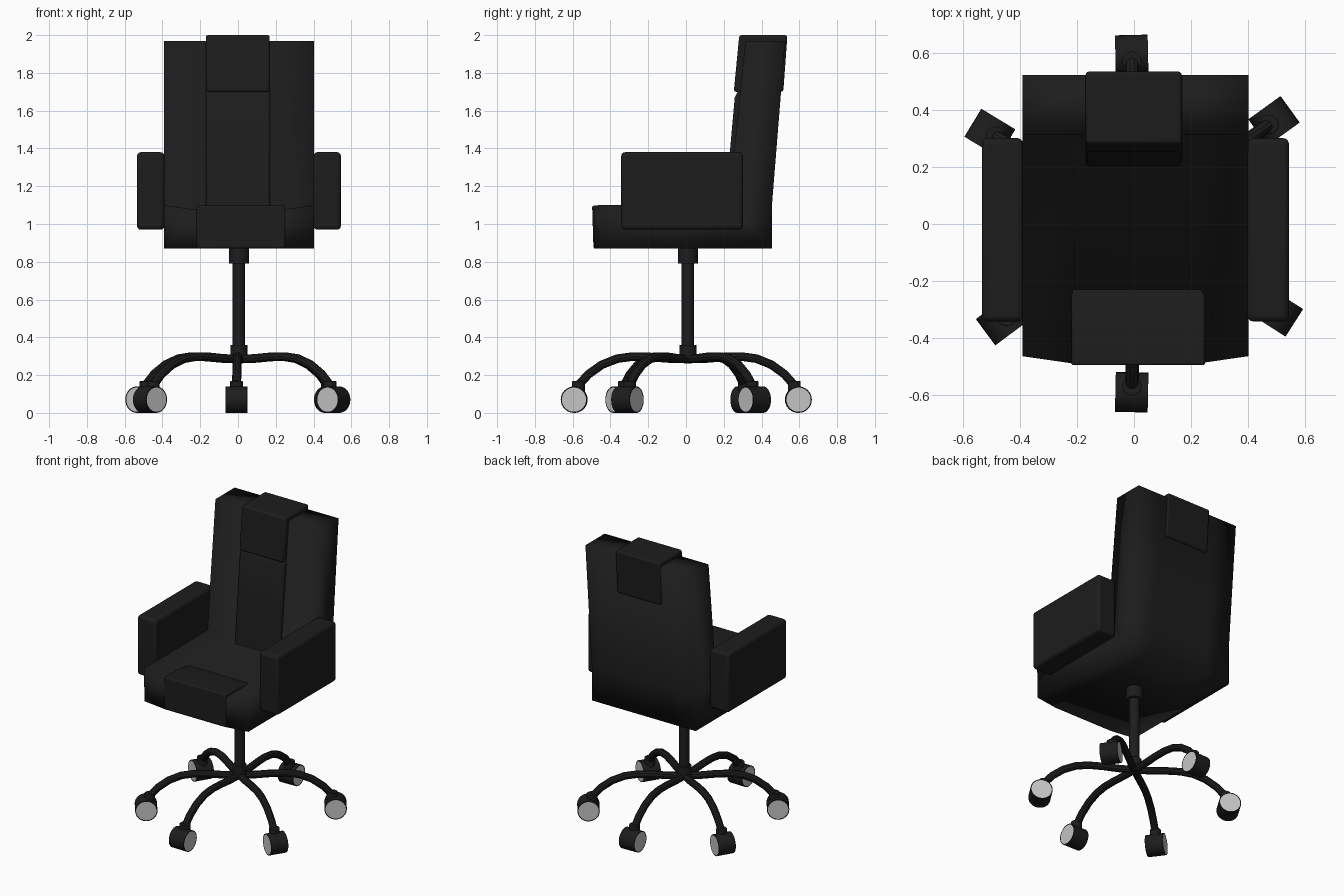
import bpy, bmesh, math
from mathutils import Matrix, Vector

if "Cube" in bpy.data.objects:
    bpy.data.objects.remove(bpy.data.objects["Cube"])


def material(name, rgb):
    m = bpy.data.materials.new(name)
    m.use_nodes = True
    m.diffuse_color = (*rgb, 1)
    m.node_tree.nodes["Principled BSDF"].inputs["Base Color"].default_value = (*rgb, 1)
    return m


BLACK = material("black upholstery", (0.012, 0.012, 0.012))
GREY = material("light grey hub", (0.55, 0.55, 0.55))
MID = Vector((0.005, 0.01, 0))


def add(name, bm, mats=(BLACK,), bevel=0, angle=35):
    bmesh.ops.recalc_face_normals(bm, faces=bm.faces)
    me = bpy.data.meshes.new(name)
    bm.to_mesh(me)
    bm.free()
    return finish(name, me, mats, bevel, angle)


def finish(name, me, mats=(BLACK,), bevel=0, angle=35):
    for m in mats:
        me.materials.append(m)
    ob = bpy.data.objects.new(name, me)
    bpy.context.collection.objects.link(ob)
    bpy.ops.object.select_all(action="DESELECT")
    ob.select_set(True)
    bpy.context.view_layer.objects.active = ob
    bpy.ops.object.shade_smooth_by_angle(angle=math.radians(angle))
    if bevel:
        b = ob.modifiers.new("soft edges", "BEVEL")
        b.width, b.segments = bevel, 3
    return ob


def slab(name, x0, x1, profile, bevel=0):
    """Side profile of (y, z) points extruded from x0 to x1."""
    bm = bmesh.new()
    face = bm.faces.new([bm.verts.new((x0, y, z)) for y, z in profile])
    ext = bmesh.ops.extrude_face_region(bm, geom=[face])
    moved = [v for v in ext["geom"] if isinstance(v, bmesh.types.BMVert)]
    bmesh.ops.translate(bm, verts=moved, vec=(x1 - x0, 0, 0))
    return add(name, bm, bevel=bevel)


def rod(name, centre, radius, z0, z1, bevel=0):
    bm = bmesh.new()
    bmesh.ops.create_cone(bm, cap_ends=True, segments=24, radius1=radius, radius2=radius,
                          depth=z1 - z0,
                          matrix=Matrix.Translation((centre[0], centre[1], (z0 + z1) / 2)))
    return add(name, bm, bevel=bevel)


# Seat and back shell: one side profile lofted across, softly shaded, with a bowed front
bm = bmesh.new()
rings = []
for x, bow, dip in ((-0.393, 0, 0), (-0.22, 0.025, 0.025), (0.23, 0.025, 0.025), (0.402, 0, 0)):
    side = [(-0.462 - bow, 0.87), (-0.465 - bow, 1.1 - dip), (0.225, 1.1 - dip),
            (0.315, 1.97), (0.525, 1.97), (0.455, 1.1), (0.455, 0.87)]
    rings.append([bm.verts.new((x, y, z)) for y, z in side])
for a, b in zip(rings, rings[1:]):
    for i in range(len(a)):
        j = (i + 1) % len(a)
        bm.faces.new((a[i], a[j], b[j], b[i]))
bm.faces.new(rings[0])
bm.faces.new(rings[-1])
add("seat_shell", bm, angle=180)

# Cushions
slab("front_cushion", -0.22, 0.25,
     [(-0.49, 0.872), (-0.497, 1.097), (-0.36, 1.097), (-0.2, 1.07), (-0.2, 0.872)], 0.008)
slab("back_cushion", -0.17, 0.17,
     [(0.203, 1.06), (0.232, 1.38), (0.258, 1.67), (0.275, 1.705), (0.4, 1.705), (0.35, 1.06)], 0.01)
slab("headrest", -0.17, 0.168,
     [(0.253, 1.7), (0.282, 2.0), (0.537, 2.0), (0.515, 1.7)], 0.012)

# Armrests
for name, x0 in (("right_armrest", -0.535), ("left_armrest", 0.4)):
    slab(name, x0, x0 + 0.145, [(-0.343, 0.97), (-0.343, 1.38), (0.302, 1.38), (0.302, 0.97)], 0.02)

# Column
rod("gas_column", MID, 0.033, 0.28, 0.82)
rod("column_top_collar", MID, 0.053, 0.79, 0.875, 0.004)
rod("column_base_collar", MID, 0.045, 0.28, 0.36, 0.004)

# Base: curved legs, each ending in a caster
LEG = ((0, 0.285), (0.1, 0.288), (0.2, 0.296), (0.29, 0.298), (0.37, 0.287),
       (0.45, 0.255), (0.52, 0.205), (0.565, 0.155))
CASTERS = {"front": (-0.008, -0.592), "back": (-0.008, 0.595), "front_left": (0.505, -0.31),
           "front_right": (-0.466, -0.339), "back_left": (0.4925, 0.3625),
           "back_right": (-0.507, 0.32)}

for where, (x, y) in CASTERS.items():
    centre = Vector((x, y, 0))
    arm = centre - MID
    out, reach = arm.normalized(), arm.length

    cu = bpy.data.curves.new("leg_path", "CURVE")
    cu.dimensions = "3D"
    cu.bevel_depth, cu.bevel_resolution, cu.use_fill_caps = 0.024, 3, True
    sp = cu.splines.new("POLY")
    sp.points.add(len(LEG) - 1)
    for p, (r, z) in zip(sp.points, LEG):
        p.co = (*(MID + out * r * reach / 0.595).xy, z, 1)
    path = bpy.data.objects.new("leg_path", cu)
    mesh = bpy.data.meshes.new_from_object(path)
    bpy.data.objects.remove(path)
    finish(where + "_leg", mesh)

    rod(where + "_caster_stem", centre - out * 0.022, 0.034, 0.1, 0.168, 0.004)

    # Wheel with pale inset discs on both ends
    bm = bmesh.new()
    turn = Matrix.Rotation(math.atan2(out.y, out.x), 4, "Z") @ Matrix.Rotation(math.pi / 2, 4, "X")
    bmesh.ops.create_cone(bm, cap_ends=True, segments=32, radius1=0.07, radius2=0.07, depth=0.115,
                          matrix=Matrix.Translation((x, y, 0.07)) @ turn)
    ends = [f for f in bm.faces if len(f.verts) > 4]
    bmesh.ops.inset_region(bm, faces=ends, thickness=0.006)
    for f in ends:
        f.material_index = 1
    add(where + "_wheel", bm, (BLACK, GREY))
